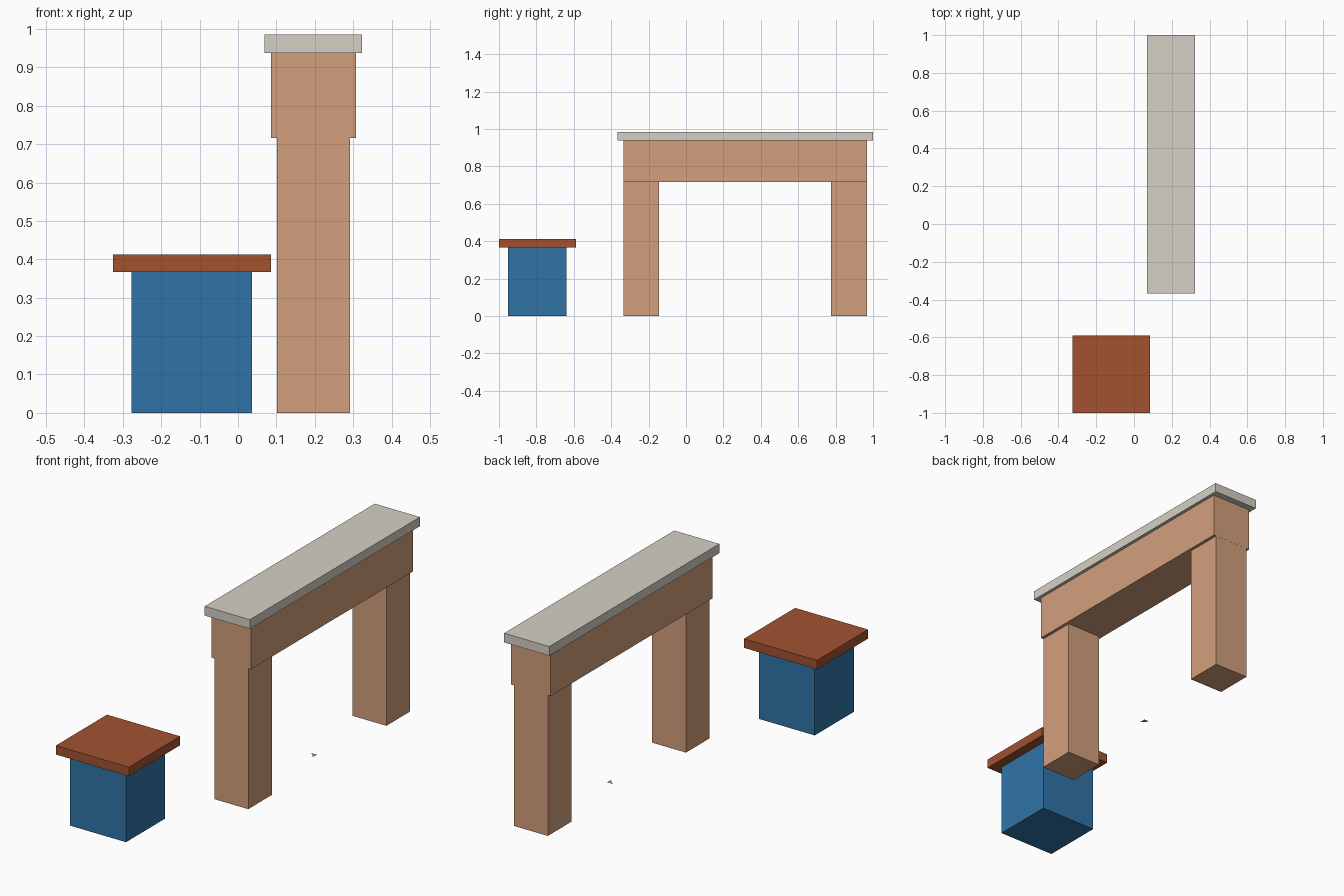
import bpy
import bmesh

if "Cube" in bpy.data.objects:
    bpy.data.objects.remove(bpy.data.objects["Cube"])


def material(name, rgb):
    m = bpy.data.materials.new(name)
    m.diffuse_color = (*rgb, 1)
    m.use_nodes = True
    m.node_tree.nodes["Principled BSDF"].inputs["Base Color"].default_value = m.diffuse_color
    return m


sand = material("sandstone", (0.65, 0.35, 0.20))
pale = material("pale stone", (0.67, 0.63, 0.56))
blue = material("blue paint", (0.03, 0.175, 0.39))
rust = material("rust red", (0.36, 0.085, 0.03))


def finish(name, bm, mat):
    me = bpy.data.meshes.new(name)
    bm.to_mesh(me)
    bm.free()
    me.materials.append(mat)
    ob = bpy.data.objects.new(name, me)
    bpy.context.collection.objects.link(ob)
    return ob


def box(name, x, y, z, mat):
    """Box from (min, max) ranges on each axis."""
    bm = bmesh.new()
    bmesh.ops.create_cube(bm, size=1)
    for v in bm.verts:
        v.co = [sum(r) / 2 + c * (r[1] - r[0]) for r, c in zip((x, y, z), v.co)]
    return finish(name, bm, mat)


# Pedestal: square block with an overhanging lid
box("pedestal_block", (-0.278, 0.037), (-0.953, -0.638), (0, 0.367), blue)
box("pedestal_lid", (-0.325, 0.086), (-1.0, -0.589), (0.367, 0.413), rust)

# Gateway: two pillars, a lintel and a coping slab
CX, CY = 0.1965, 0.316
for name, side in (("front_pillar", -1), ("back_pillar", 1)):
    y = CY + side * 0.555
    box(name, (CX - 0.0955, CX + 0.0955), (y - 0.0955, y + 0.0955), (0, 0.716), sand)
box("lintel", (CX - 0.111, CX + 0.111), (CY - 0.651, CY + 0.651), (0.716, 0.938), sand)
box("coping_slab", (CX - 0.127, CX + 0.127), (CY - 0.683, CY + 0.684), (0.938, 0.985), pale)

# Tiny flat chip on the ground in the middle of the opening
bm = bmesh.new()
s = 0.016
bm.faces.new([bm.verts.new((CX + a * s, CY + b * s, 0.001))
              for a, b in ((-1, 1), (1, -1), (1, 1))])
finish("ground_chip", bm, sand)
